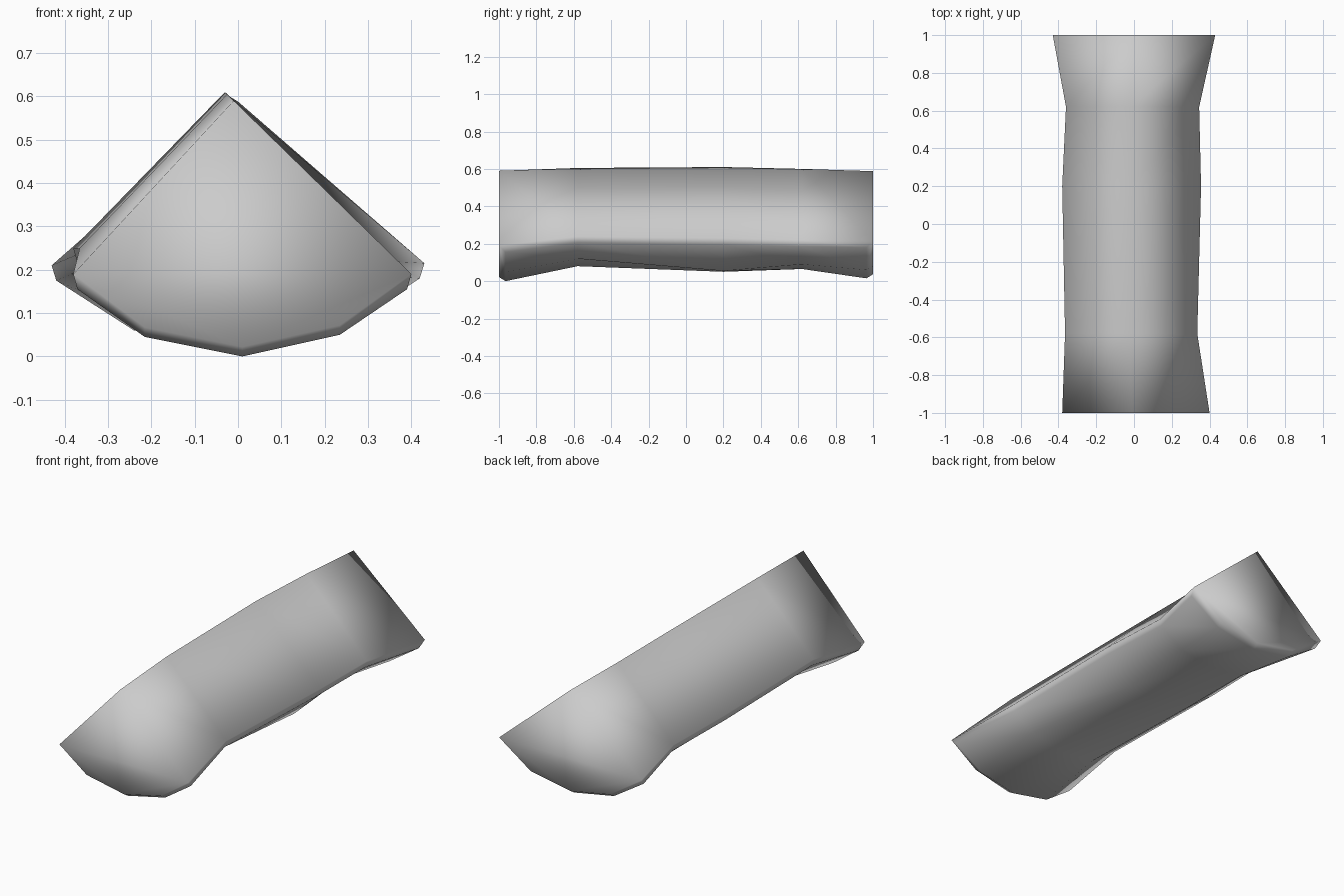
import bpy, bmesh
from mathutils import Vector

old = bpy.data.objects.get("Cube")
if old:
    bpy.data.objects.remove(old, do_unlink=True)

clay = bpy.data.materials.new("light_grey")
clay.use_nodes = True
grey = (0.6, 0.6, 0.6, 1)
clay.diffuse_color = grey
clay.node_tree.nodes["Principled BSDF"].inputs["Base Color"].default_value = grey

# Each station: y, ridge (x, z), right corner, right belly, keel, left belly, left corner
STATIONS = [
    (-1.0, (-.01, .59), (.4, .19), (.235, .05), (.01, 0), (-.215, .045), (-.38, .19)),
    (-.58, (-.025, .605), (.335, .24), (.2, .12), (0, .08), (-.2, .1), (-.365, .25)),
    (.2, (-.03, .61), (.355, .23), (.2, .055), (0, .05), (-.2, .08), (-.38, .25)),
    (.62, (-.02, .6), (.345, .22), (.2, .09), (0, .065), (-.2, .08), (-.36, .24)),
    (1.0, (0, .588), (.43, .215), (.24, .06), (0, .015), (-.24, .06), (-.43, .21)),
]
CHAMFER = 0.035


def add_ring(bm, station):
    """Eight points: ridge, thin right edge, belly, thin left edge."""
    y, ridge, right, *belly, left = station
    low_y = y * (1 - CHAMFER) if abs(y) == 1 else y
    under = [(right[0] * .975, right[1] - CHAMFER), *belly,
             (left[0] * .975, left[1] - CHAMFER)]
    place = lambda p, depth: bm.verts.new((p[0], depth, p[1]))
    return [place(ridge, y), place(right, y),
            *[place(p, low_y) for p in under], place(left, y)]


def add_cap(bm, ring, y):
    """Flat end with a narrow chamfer around its lower edge."""
    ridge, right, right_low, *belly, left_low, left = ring
    inner = [bm.verts.new(Vector((v.co.x, y, v.co.z + .022))) for v in belly]
    bm.faces.new([ridge, right, *inner, left])
    rim = [right, *inner, left]
    bm.faces.new([right, right_low, belly[0], inner[0]])
    bm.faces.new([left, left_low, belly[-1], inner[-1]])
    for i in range(len(belly) - 1):
        bm.faces.new([inner[i], belly[i], belly[i + 1], inner[i + 1]])


# Wedge-shaped body lofted through the stations
bm = bmesh.new()
rings = [add_ring(bm, s) for s in STATIONS]
for a, b in zip(rings, rings[1:]):
    for i in range(len(a)):
        j = (i + 1) % len(a)
        bm.faces.new([a[i], a[j], b[j], b[i]])
for end in (0, -1):
    add_cap(bm, rings[end], STATIONS[end][0])
bmesh.ops.recalc_face_normals(bm, faces=bm.faces)
for face in bm.faces:
    face.smooth = True

mesh = bpy.data.meshes.new("wedge_body")
bm.to_mesh(mesh)
bm.free()
mesh.materials.append(clay)
body = bpy.data.objects.new("wedge_body", mesh)
bpy.context.collection.objects.link(body)
